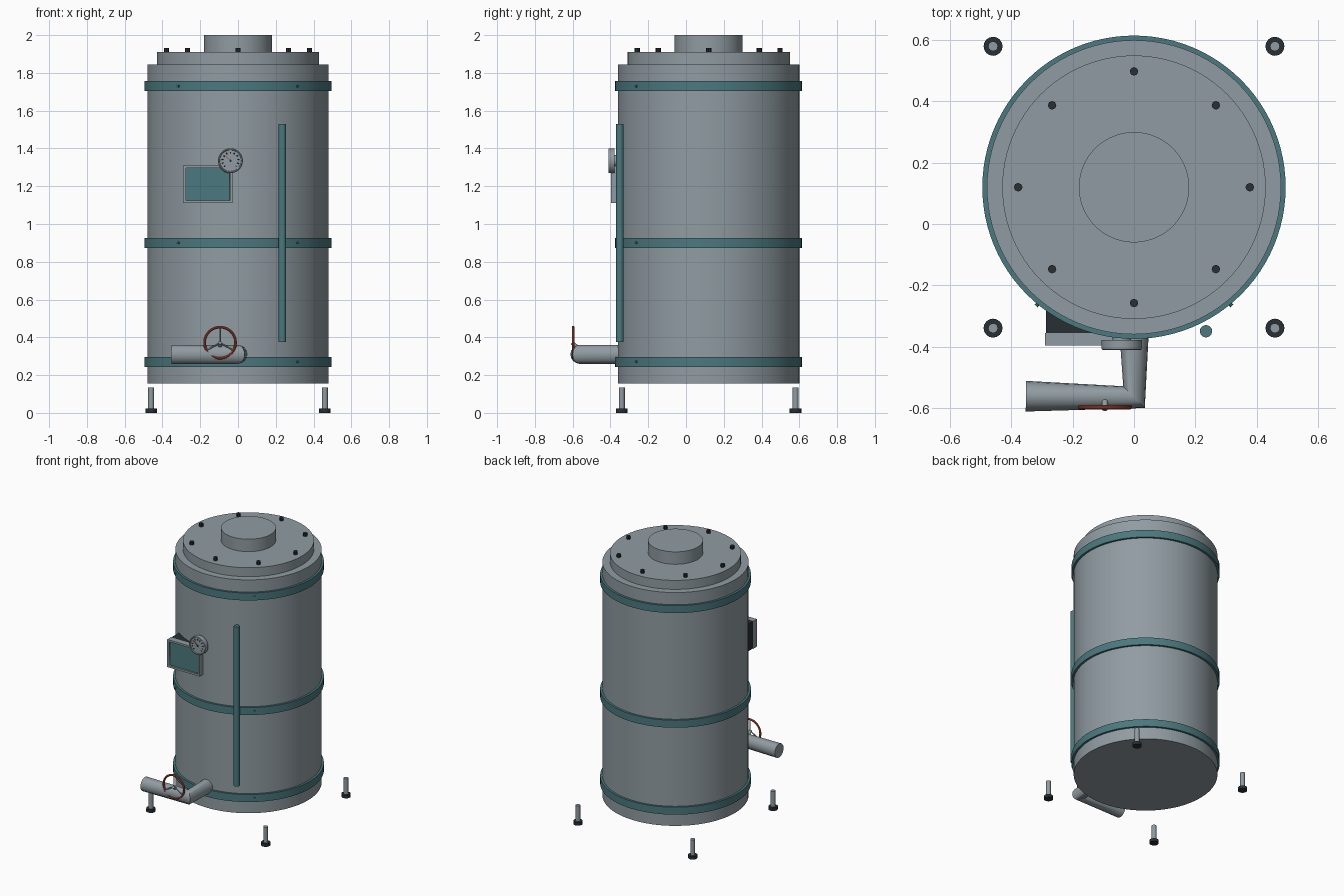
import bpy
import bmesh
from math import sin, cos, pi, radians
from mathutils import Vector

if "Cube" in bpy.data.objects:
    bpy.data.objects.remove(bpy.data.objects["Cube"])


def material(name, r, g, b):
    m = bpy.data.materials.new(name)
    m.use_nodes = True
    m.diffuse_color = (r, g, b, 1)
    m.node_tree.nodes["Principled BSDF"].inputs["Base Color"].default_value = (r, g, b, 1)
    return m


STEEL = material("grey steel", 0.28, 0.33, 0.36)
TEAL = material("teal paint", 0.07, 0.19, 0.21)
DARK = material("dark metal", 0.02, 0.028, 0.034)
RED = material("red paint", 0.45, 0.08, 0.055)

CY = 0.12      # tank axis in y
R = 0.48       # tank radius


def finish(ob, name, *mats):
    ob.name = name
    ob.data.name = name
    for m in mats:
        ob.data.materials.append(m)
    bpy.ops.object.select_all(action='DESELECT')
    ob.select_set(True)
    bpy.context.view_layer.objects.active = ob
    bpy.ops.object.shade_smooth_by_angle(angle=radians(35))
    return ob


def rod(name, a, b, r, mat, sides=24):
    """Cylinder from point a to point b."""
    a, b = Vector(a), Vector(b)
    d = b - a
    bpy.ops.mesh.primitive_cylinder_add(vertices=sides, radius=r, depth=d.length, location=(a + b) / 2)
    ob = bpy.context.object
    ob.rotation_euler = d.to_track_quat('Z', 'Y').to_euler()
    return finish(ob, name, mat)


def lathe(name, profile, mat, closed=False, sides=96):
    """Spin (radius, z) points round the tank axis."""
    bm = bmesh.new()
    vs = [bm.verts.new((r, 0, z)) for r, z in profile]
    edges = [bm.edges.new(p) for p in zip(vs, vs[1:] + vs[:1] if closed else vs[1:])]
    bmesh.ops.spin(bm, geom=vs + edges, cent=(0, 0, 0), axis=(0, 0, 1), angle=2 * pi,
                   steps=sides, use_merge=True)
    bmesh.ops.remove_doubles(bm, verts=bm.verts, dist=0.0001)
    bmesh.ops.recalc_face_normals(bm, faces=bm.faces)
    me = bpy.data.meshes.new(name)
    bm.to_mesh(me)
    bm.free()
    ob = bpy.data.objects.new(name, me)
    bpy.context.collection.objects.link(ob)
    ob.location.y = CY
    return finish(ob, name, mat)


def box(name, x, y, z, mat):
    """Box from three (low, high) ranges."""
    bpy.ops.mesh.primitive_cube_add(size=1, location=[sum(p) / 2 for p in (x, y, z)])
    ob = bpy.context.object
    ob.scale = [p[1] - p[0] for p in (x, y, z)]
    bpy.ops.object.transform_apply(location=False, rotation=False, scale=True)
    return finish(ob, name, mat)


# Tank, lid and neck
lathe("tank_body", [(0, 0.155), (R, 0.155), (R, 1.845), (0, 1.845)], STEEL)
lathe("tank_lid", [(0.43, 1.84), (0.43, 1.91), (0, 1.91)], STEEL)
lathe("lid_neck", [(0.18, 1.90), (0.18, 2.0), (0, 2.0)], STEEL)

# Lid bolts
for i in range(8):
    a = i * pi / 4
    x, y = 0.378 * cos(a), CY + 0.378 * sin(a)
    rod("lid_bolt", (x, y, 1.90), (x, y, 1.932), 0.014, DARK, 8)

# Bands, each with two front rivets
for z in (0.27, 0.90, 1.73):
    h = 0.027
    lathe("band", [(R - 0.01, z - h), (0.495, z - h), (0.495, z + h), (R - 0.01, z + h)], TEAL, True)
    for s in (-1, 1):
        d = Vector((s * 0.636, -0.772, 0))
        c = Vector((0, CY, z))
        rod("band_rivet", c + d * 0.485, c + d * 0.502, 0.007, TEAL, 10)

# Levelling feet
for x in (-0.46, 0.46):
    for y in (-0.34, 0.58):
        rod("foot_pad", (x, y, 0), (x, y, 0.022), 0.031, DARK, 16)
        rod("foot_stem", (x, y, 0.02), (x, y, 0.135), 0.016, STEEL, 12)

# Upright level tube
rod("level_tube", (0.235, -0.35, 0.375), (0.235, -0.35, 1.53), 0.02, TEAL)

# Control box with framed, recessed panel
box("control_box", (-0.288, -0.032), (-0.36, -0.25), (1.112, 1.308), DARK)
frame = box("panel_frame", (-0.29, -0.03), (-0.396, -0.355), (1.11, 1.31), STEEL)
frame.data.materials.append(TEAL)
bm = bmesh.new()
bm.from_mesh(frame.data)
bm.normal_update()
front = [f for f in bm.faces if f.normal.y < -0.9]
bmesh.ops.inset_region(bm, faces=front, thickness=0.019)
rim = bmesh.ops.inset_region(bm, faces=front, thickness=0.0005, depth=-0.012)
for f in front:
    f.material_index = 1
bm.to_mesh(frame.data)
bm.free()

# Dial gauge
GX, GZ = -0.04, 1.335
rod("gauge_stem", (GX, -0.33, GZ), (GX, -0.39, GZ), 0.03, STEEL)
rod("gauge_case", (GX, -0.378, GZ), (GX, -0.406, GZ), 0.066, STEEL, 48)
bpy.ops.mesh.primitive_torus_add(location=(GX, -0.406, GZ), rotation=(pi / 2, 0, 0), major_radius=0.061,
                                 minor_radius=0.005, major_segments=48, minor_segments=8)
finish(bpy.context.object, "gauge_rim", STEEL)
for i in range(11):
    a = radians(-45 + 27 * i)
    d = Vector((cos(a), 0, sin(a)))
    c = Vector((GX, -0.407, GZ))
    rod("gauge_tick", c + d * 0.038, c + d * 0.047, 0.0025, DARK, 6)
rod("gauge_needle", (GX + 0.006, -0.408, GZ - 0.006), (GX - 0.027, -0.408, GZ + 0.027), 0.0025, RED, 6)
rod("gauge_hub", (GX, -0.40, GZ), (GX, -0.411, GZ), 0.006, DARK, 12)

# Outlet pipe with a mitred corner
cu = bpy.data.curves.new("outlet_pipe", 'CURVE')
cu.dimensions = '3D'
cu.bevel_depth = 0.05
cu.bevel_resolution = 6
cu.use_fill_caps = True
sp = cu.splines.new('POLY')
sp.points.add(2)
for p, co in zip(sp.points, [(0, -0.32, 0.31), (0, -0.565, 0.31), (-0.353, -0.562, 0.31)]):
    p.co = (*co, 1)
pipe = bpy.data.objects.new("outlet_pipe", cu)
bpy.context.collection.objects.link(pipe)
bpy.ops.object.select_all(action='DESELECT')
pipe.select_set(True)
bpy.context.view_layer.objects.active = pipe
bpy.ops.object.convert(target='MESH')
finish(bpy.context.object, "outlet_pipe", STEEL)

# Valve handwheel
hub = Vector((-0.095, -0.598, 0.372))
bpy.ops.mesh.primitive_torus_add(location=hub, rotation=(pi / 2, 0, 0), major_radius=0.082,
                                 minor_radius=0.007, major_segments=48, minor_segments=10)
finish(bpy.context.object, "handwheel_rim", RED)
rod("handwheel_hub", hub + Vector((0, -0.006, 0)), hub + Vector((0, 0.03, -0.03)), 0.01, STEEL, 12)
for deg in (90, 210, 330):
    a = radians(deg)
    rod("handwheel_spoke", hub, hub + Vector((cos(a), 0, sin(a))) * 0.08, 0.004, STEEL, 8)
